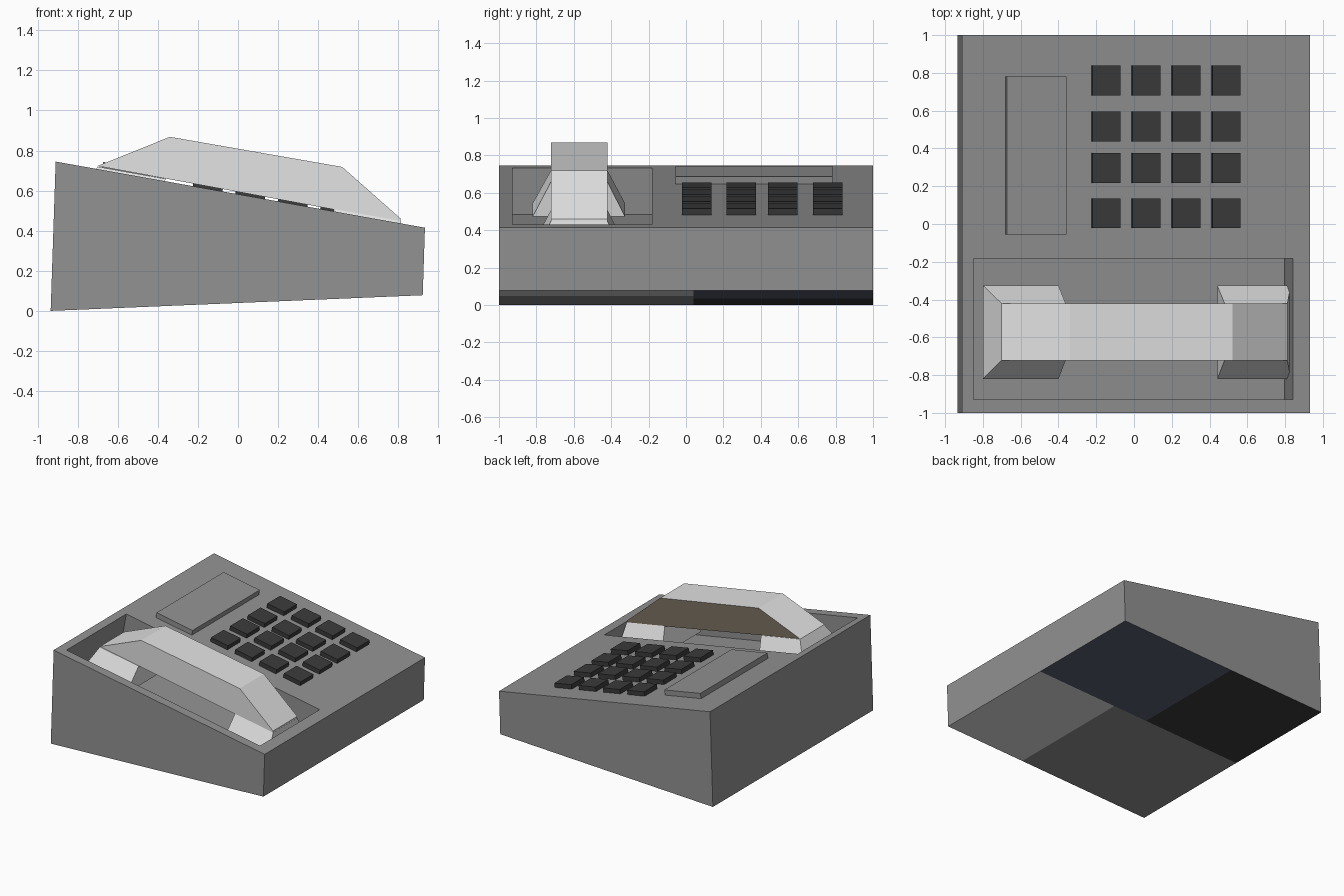
import bpy, bmesh, math
from mathutils import Matrix

if "Cube" in bpy.data.objects:
    bpy.data.objects.remove(bpy.data.objects["Cube"])

def material(name, r, g=None, b=None):
    m = bpy.data.materials.new(name)
    m.diffuse_color = (r, r if g is None else g, r if b is None else b, 1)
    m.use_nodes = True
    m.node_tree.nodes["Principled BSDF"].inputs["Base Color"].default_value = m.diffuse_color
    return m

GREY = material("body_grey", 0.287)
LIGHT = material("light_grey", 0.77)
BROWN = material("brown", 0.205, 0.166, 0.122)
KEY = material("charcoal", 0.043)
NAVY = material("navy", 0.105, 0.12, 0.175)

# Frame lying on the sloped top: local x down the slope, local z out of it
ANGLE = math.atan2(0.33, 1.84)
SLOPE = Matrix.Translation((0, 0, 0.582)) @ Matrix.Rotation(ANGLE, 4, 'Y')
COS = math.cos(ANGLE)

def make(name, bm, mats, matrix=Matrix()):
    bmesh.ops.transform(bm, matrix=matrix, verts=bm.verts)
    bmesh.ops.recalc_face_normals(bm, faces=bm.faces)
    me = bpy.data.meshes.new(name)
    bm.to_mesh(me)
    bm.free()
    for m in mats:
        me.materials.append(m)
    ob = bpy.data.objects.new(name, me)
    bpy.context.collection.objects.link(ob)
    return ob

def loft(rings):
    """Join two matching rings of points and cap both ends."""
    bm = bmesh.new()
    a, b = [[bm.verts.new(p) for p in r] for r in rings]
    n = len(a)
    for i in range(n):
        j = (i + 1) % n
        bm.faces.new((a[i], a[j], b[j], b[i]))
    bm.faces.new(a[::-1])
    bm.faces.new(b)
    return bm

def prism(profile, y0, y1):
    return loft([[(x, y, z) for x, z in profile] for y in (y0, y1)])

def rect(x0, x1, y0, y1, z):
    return [(x0, y0, z), (x1, y0, z), (x1, y1, z), (x0, y1, z)]

def slab(x0, x1, y0, y1, z0, z1):
    return loft([rect(x0, x1, y0, y1, z) for z in (z0, z1)])

# Wedge body with the handset well cut out
body = make("body", prism([(-0.935, 0), (0.922, 0.078), (0.933, 0.415), (-0.91, 0.745)], -1, 1),
            [GREY, LIGHT, NAVY, KEY])
cutter = make("well_cutter", slab(-0.862, 0.855, -0.928, -0.182, -0.255, 0.2), [GREY], SLOPE)
cutter.hide_render = True
mod = body.modifiers.new("well", 'BOOLEAN')
mod.operation = 'DIFFERENCE'
mod.solver = 'EXACT'
mod.object = cutter
bpy.context.view_layer.objects.active = body
bpy.ops.object.modifier_apply(modifier=mod.name)
bpy.data.objects.remove(cutter)

# Underside split into coloured quarters
bm = bmesh.new()
bm.from_mesh(body.data)
def underside():
    return [f for f in bm.faces if f.normal.z < -0.9]
for co, no in (((0, 0.04, 0), (0, 1, 0)), ((0.22, 0, 0), (1, 0, 0)), ((-0.08, 0, 0), (1, 0, 0))):
    faces = underside()
    geom = set(faces)
    for f in faces:
        geom.update(f.edges)
        geom.update(f.verts)
    bmesh.ops.bisect_plane(bm, geom=list(geom), plane_co=co, plane_no=no)
    bm.normal_update()
for f in underside():
    c = f.calc_center_median()
    if c.y > 0.04:
        f.material_index = 2 if c.x > -0.08 else 3
    else:
        f.material_index = 1 if c.x > 0.22 else 0
bm.to_mesh(body.data)
bm.free()

# Display panel
make("display_panel", slab(-0.68 / COS, -0.365 / COS, -0.055, 0.782, -0.005, 0.04), [GREY], SLOPE)

# Keypad, four by four
for i, x in enumerate((-0.226, -0.014, 0.198, 0.41)):
    for j, y in enumerate((-0.022, 0.217, 0.438, 0.68)):
        make(f"key_{i}_{j}", slab(x / COS, (x + 0.148) / COS, y, y + 0.158, -0.005, 0.034),
             [KEY], SLOPE)

# Handset bar, with a brown side towards the keys
bm = prism([(-0.715, 0.015), (0.823, 0.008), (0.82, 0.024), (0.488, 0.226), (-0.385, 0.222)],
           -0.722, -0.42)
bm.normal_update()
for f in bm.faces:
    if f.calc_center_median().y > -0.43:
        f.material_index = 1
make("handset_bar", bm, [LIGHT, BROWN], SLOPE)

# Flared ear and mouth cups
for name, top, low in (("ear_cup", (-0.715, -0.37), (-0.78, -0.374)),
                       ("mouth_cup", (0.485, 0.823), (0.48, 0.875))):
    make(name, loft([rect(*low, -0.82, -0.326, -0.178), rect(*top, -0.722, -0.42, 0.012)]),
         [LIGHT], SLOPE)
